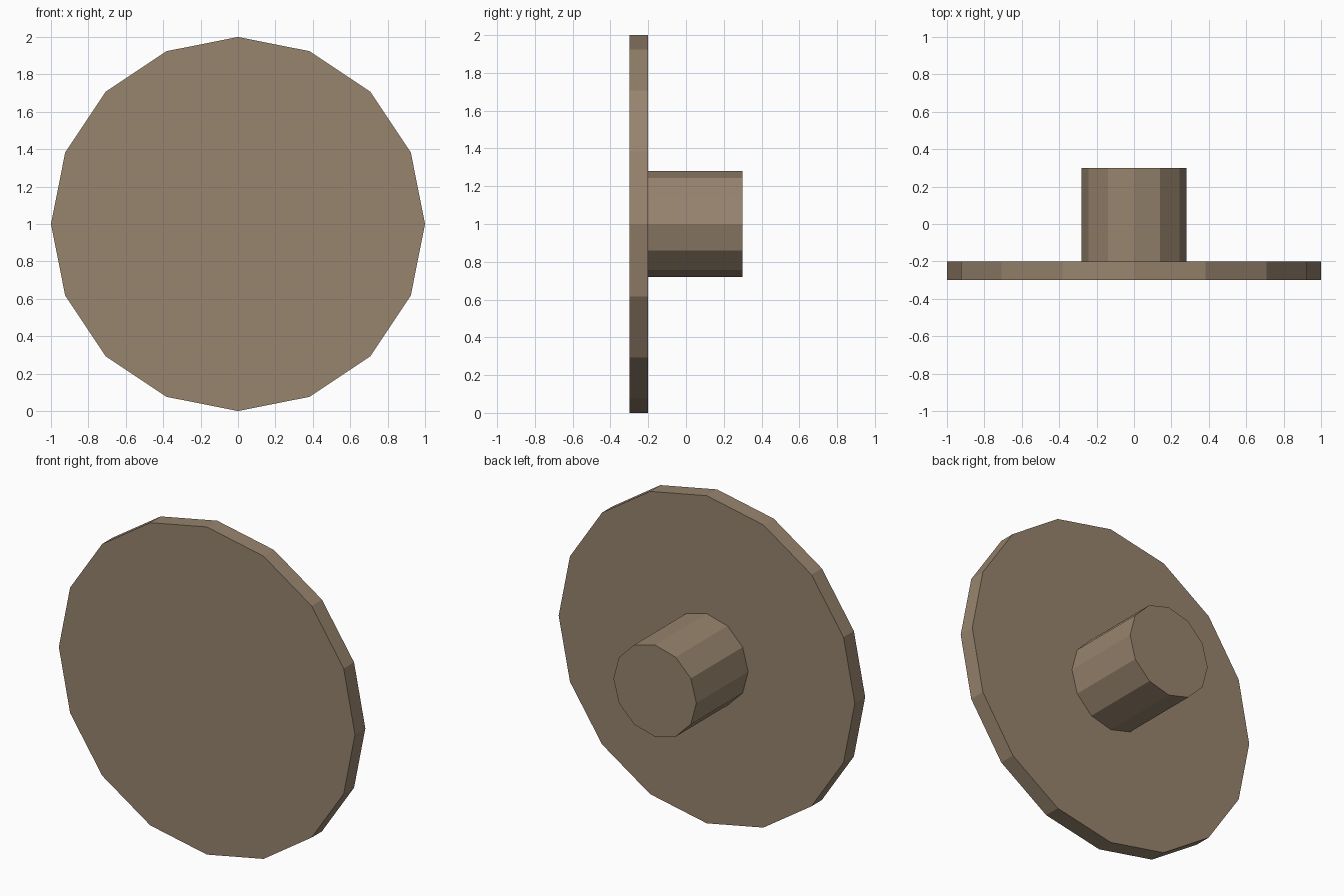
import bpy, math

if "Cube" in bpy.data.objects:
    bpy.data.objects.remove(bpy.data.objects["Cube"])

# One brown colour for the whole model
brown = bpy.data.materials.new("brown")
brown.diffuse_color = (0.31, 0.23, 0.155, 1.0)
brown.use_nodes = True
brown.node_tree.nodes["Principled BSDF"].inputs["Base Color"].default_value = brown.diffuse_color


def y_cylinder(name, sides, radius, y0, y1):
    """Flat-shaded cylinder lying along y, with a corner at the very top."""
    bpy.ops.mesh.primitive_cylinder_add(
        vertices=sides, radius=radius, depth=y1 - y0,
        location=(0, (y0 + y1) / 2, 1), rotation=(math.pi / 2, 0, 0))
    obj = bpy.context.object
    obj.name = name
    obj.data.materials.append(brown)
    return obj


# Wide thin disc at the front
y_cylinder("disc", 16, 1.0, -0.3, -0.2)

# Short round stem behind it
y_cylinder("stem", 12, 0.28, -0.2, 0.3)
